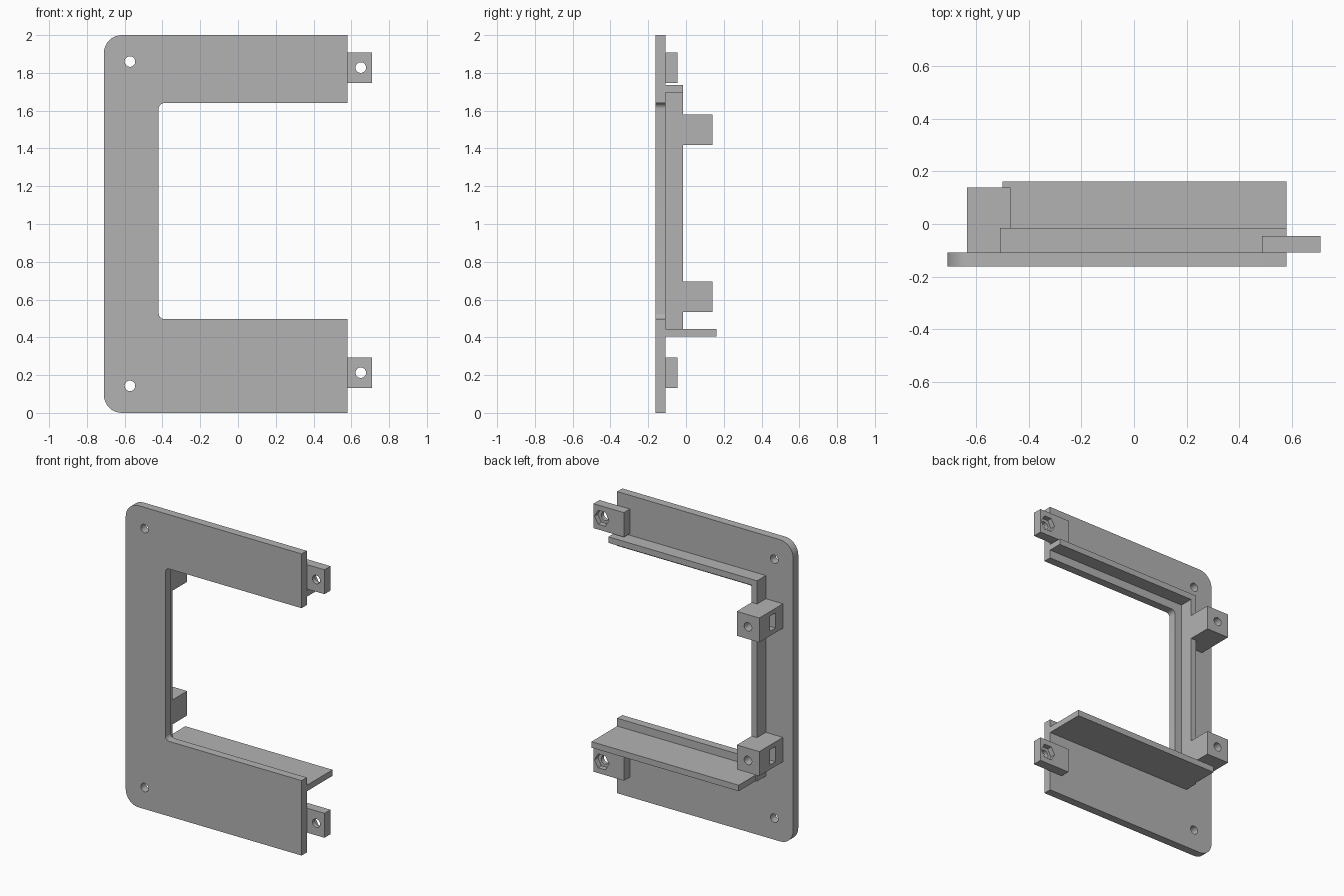
import bpy, bmesh, math
from mathutils import Vector

if "Cube" in bpy.data.objects:
    bpy.data.objects.remove(bpy.data.objects["Cube"])

grey = bpy.data.materials.new("plain_grey")
grey.use_nodes = True
GREY = (0.45, 0.45, 0.45, 1)
grey.diffuse_color = GREY
grey.node_tree.nodes["Principled BSDF"].inputs["Base Color"].default_value = GREY

# Shared depths, front to back
FRONT, BACK, RIM = -0.162, -0.108, -0.016
HOLE = 0.028


def prism(name, outline, y0, y1):
    """Extrude an x-z outline from y0 to y1."""
    bm = bmesh.new()
    face = bm.faces.new([bm.verts.new((x, y0, z)) for x, z in outline])
    ext = bmesh.ops.extrude_face_region(bm, geom=[face])
    moved = [v for v in ext["geom"] if isinstance(v, bmesh.types.BMVert)]
    bmesh.ops.translate(bm, verts=moved, vec=(0, y1 - y0, 0))
    bmesh.ops.recalc_face_normals(bm, faces=bm.faces)
    mesh = bpy.data.meshes.new(name)
    bm.to_mesh(mesh)
    bm.free()
    mesh.materials.append(grey)
    obj = bpy.data.objects.new(name, mesh)
    bpy.context.collection.objects.link(obj)
    return obj


def box(name, x0, x1, y0, y1, z0, z1):
    return prism(name, [(x0, z0), (x1, z0), (x1, z1), (x0, z1)], y0, y1)


def drill(name, x, z, radius, y0, y1, sides=32):
    ring = [2 * math.pi * i / sides for i in range(sides)]
    return prism(name, [(x + radius * math.cos(a), z + radius * math.sin(a))
                        for a in ring], y0, y1)


def rounded(corners, steps=8):
    """Outline with square corners rounded by their given radius."""
    pts = [Vector(c[:2]) for c in corners]
    out = []
    for i, (p, corner) in enumerate(zip(pts, corners)):
        r = corner[2]
        if r == 0:
            out.append(p)
            continue
        before = (pts[i - 1] - p).normalized()
        after = (pts[(i + 1) % len(pts)] - p).normalized()
        centre = p + r * (before + after)
        for k in range(steps + 1):
            t = math.pi / 2 * k / steps
            out.append(centre - r * (after * math.cos(t) + before * math.sin(t)))
    return out


def cut(obj, cutters):
    bpy.context.view_layer.objects.active = obj
    for cutter in cutters:
        cutter.hide_render = True
        mod = obj.modifiers.new("cut", "BOOLEAN")
        mod.operation = "DIFFERENCE"
        mod.solver = "EXACT"
        mod.object = cutter
        bpy.ops.object.modifier_apply(modifier=mod.name)
        bpy.data.objects.remove(cutter)


# C-shaped face plate with two screw holes
plate = prism("face_plate", rounded([
    (-0.71, 0, 0.095), (0.58, 0, 0), (0.58, 0.497, 0), (-0.42, 0.497, 0.03),
    (-0.42, 1.64, 0.03), (0.58, 1.64, 0), (0.58, 2, 0), (-0.71, 2, 0.095)]),
    FRONT, BACK)
cut(plate, [drill("screw_cutter", -0.572, z, HOLE, -0.3, 0.1)
            for z in (0.143, 1.86)])
parts = [plate]

# Raised rim around the window, with a deep lower shelf
parts += [
    box("top_rim", -0.50, 0.58, BACK, RIM, 1.695, 1.735),
    box("side_rim", -0.51, -0.47, BACK, RIM, 0.405, 1.735),
    box("lower_shelf", -0.50, 0.58, BACK, 0.162, 0.405, 0.445),
]

# Side tabs with a through hole and a hexagonal nut recess behind
for side, z in (("lower", 0.213), ("upper", 1.828)):
    tab = box(side + "_tab", 0.487, 0.71, BACK, -0.045, z - 0.081, z + 0.081)
    cut(tab, [drill("bolt_cutter", 0.65, z, HOLE, -0.3, 0.1),
              drill("nut_cutter", 0.65, z, 0.053, -0.08, 0.1, 6)])
    parts.append(tab)

# Rear mounting blocks with a bolt hole and a side nut slot
for side, z in (("lower", 0.614), ("upper", 1.5)):
    block = box(side + "_block", -0.635, -0.47, BACK, 0.139, z - 0.081, z + 0.081)
    cut(block, [drill("bolt_cutter", -0.552, z, HOLE, -0.06, 0.3),
                box("slot_cutter", -0.8, -0.505, -0.03, 0.025, z - 0.05, z + 0.05)])
    parts.append(block)

# Smooth the round holes and corners, keep edges crisp
for obj in parts:
    bpy.ops.object.select_all(action="DESELECT")
    obj.select_set(True)
    bpy.context.view_layer.objects.active = obj
    bpy.ops.object.shade_smooth_by_angle(angle=math.radians(30))
